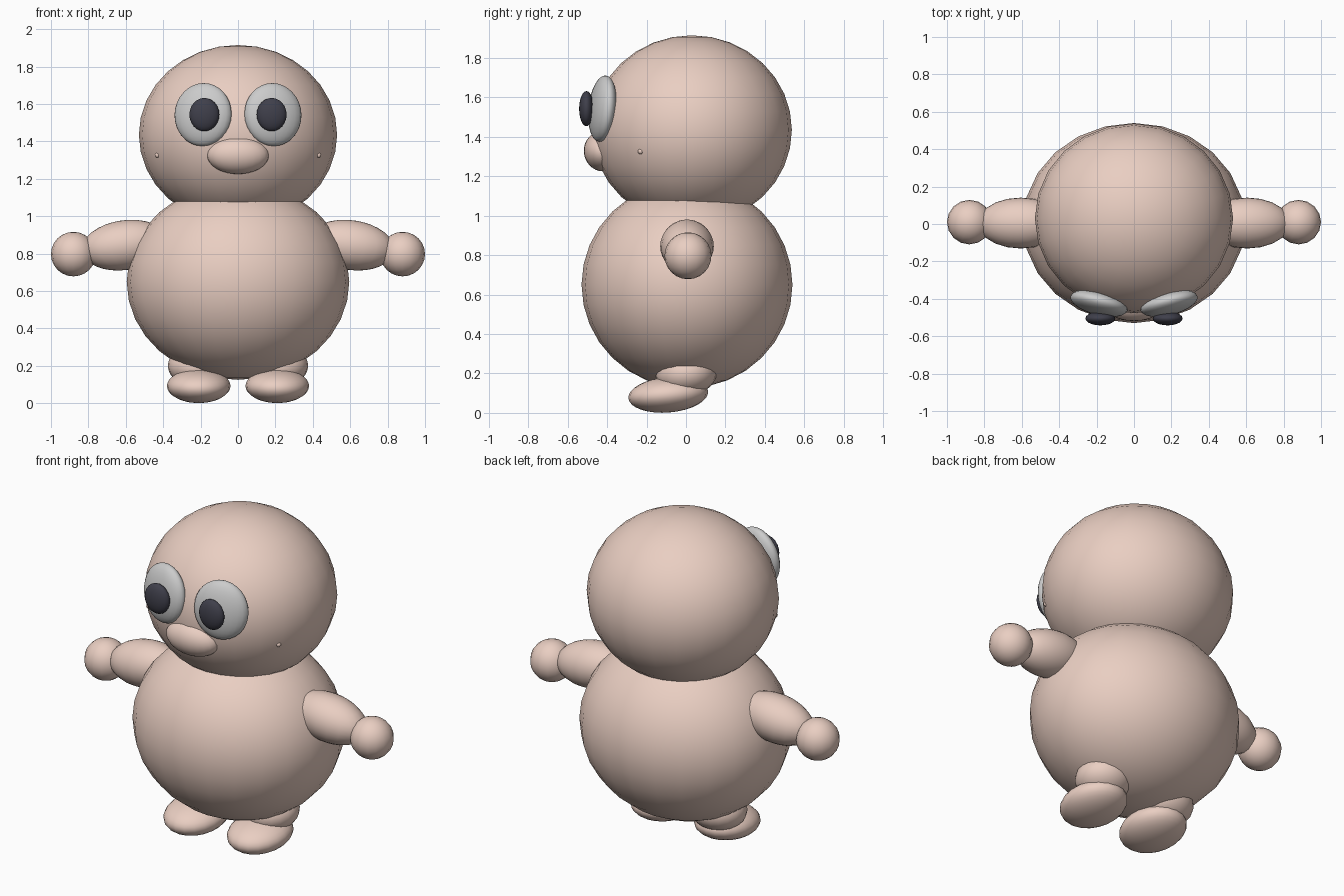
import bpy
from math import radians

if "Cube" in bpy.data.objects:
    bpy.data.objects.remove(bpy.data.objects["Cube"])


def material(name, color):
    m = bpy.data.materials.new(name)
    m.diffuse_color = (*color, 1)
    m.use_nodes = True
    m.node_tree.nodes["Principled BSDF"].inputs["Base Color"].default_value = m.diffuse_color
    return m


SKIN = material("skin", (0.82, 0.62, 0.54))
DARK = material("dark", (0.05, 0.05, 0.07))


def ellipsoid(name, center, radii, mat=None, tilt=(0, 0, 0), segments=24, rings=16):
    bpy.ops.mesh.primitive_uv_sphere_add(segments=segments, ring_count=rings, radius=1)
    ob = bpy.context.object
    ob.name = name
    ob.location = center
    ob.scale = radii
    ob.rotation_euler = [radians(a) for a in tilt]
    if mat:
        ob.data.materials.append(mat)
    bpy.ops.object.transform_apply(location=True, rotation=True, scale=True)
    bpy.ops.object.shade_smooth()
    return ob


def pair(name, center, radii, mat=None, tilt=(0, 0, 0), **kw):
    """Same part on both sides of x = 0."""
    for side, s in (("left", 1), ("right", -1)):
        ellipsoid(f"{name}_{side}", (s * center[0], center[1], center[2]), radii, mat,
                  (tilt[0], s * tilt[1], s * tilt[2]), **kw)


# Body and head
ellipsoid("body", (0, 0.005, 0.65), (0.595, 0.535, 0.525), SKIN)
ellipsoid("head", (0, 0.03, 1.435), (0.53, 0.507, 0.48), SKIN)

# Face
pair("eye", (0.187, -0.424, 1.543), (0.157, 0.062, 0.169), None, (-6, 0, 14))
pair("pupil", (0.18, -0.505, 1.543), (0.08, 0.037, 0.089), DARK, segments=20, rings=12)
ellipsoid("snout", (0, -0.425, 1.326), (0.166, 0.093, 0.101), SKIN, (12, 0, 0))
pair("mouth_corner", (0.43, -0.23, 1.326), (0.014, 0.014, 0.014), SKIN, segments=8, rings=6)

# Arms and hands
pair("arm", (0.605, 0.005, 0.845), (0.232, 0.136, 0.133), SKIN, (0, 8, 0), segments=20)
pair("hand", (0.88, 0.01, 0.797), (0.12, 0.119, 0.119), SKIN, segments=16, rings=12)

# Legs and feet
pair("leg", (0.215, 0.002, 0.2), (0.16, 0.155, 0.115), SKIN, (6, 0, 0), segments=20)
pair("foot", (0.21, -0.09, 0.092), (0.17, 0.203, 0.09), SKIN, (5, 0, 0), segments=20)
